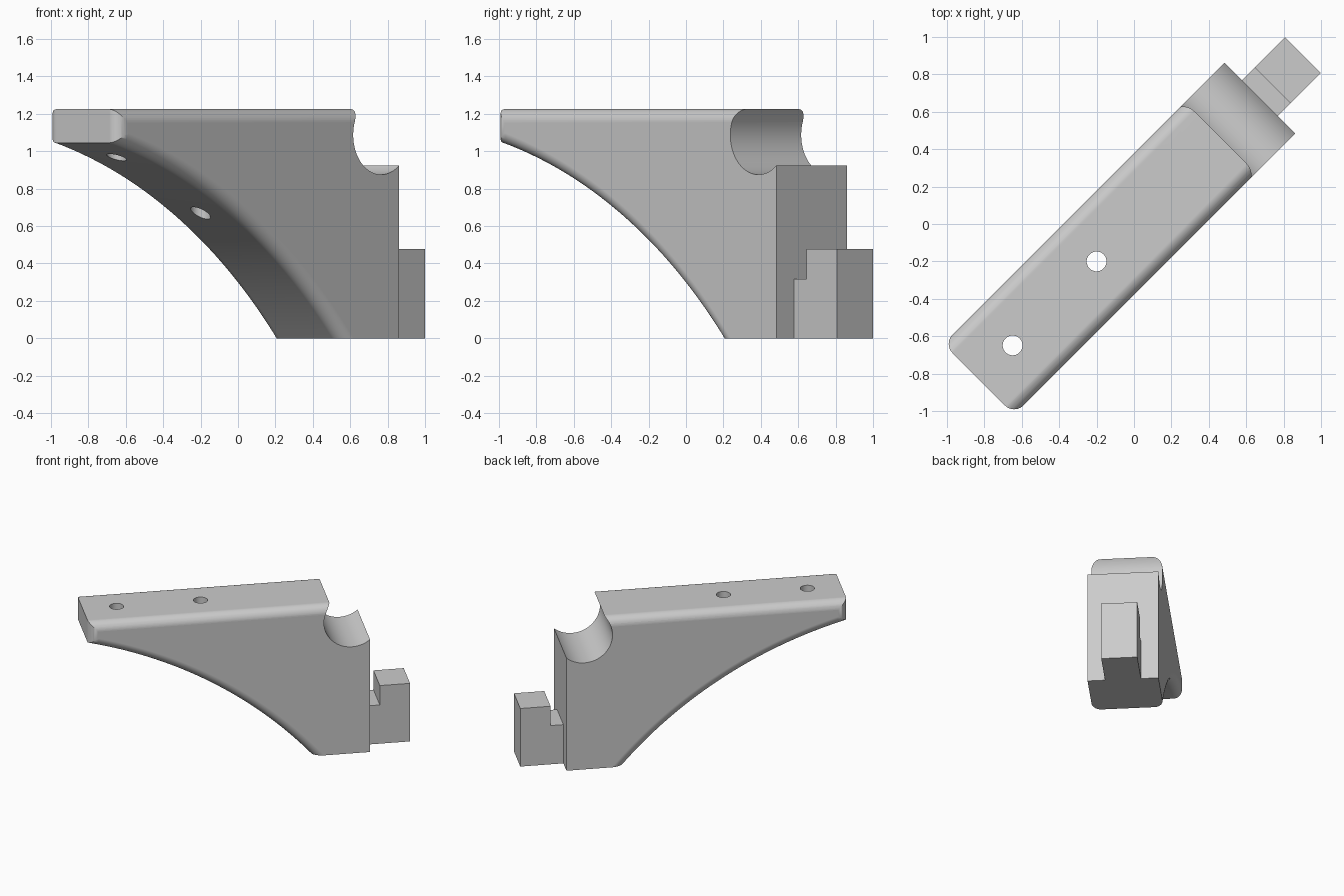
import bpy, bmesh, math
from mathutils import Matrix

if "Cube" in bpy.data.objects:
    bpy.data.objects.remove(bpy.data.objects["Cube"])

# Local frame: u along the bracket, v across it, z up; turned 45 degrees at the end
H, R = 0.268, 0.07            # half width, fillet radius
FRONT, BACK, TOP = -1.174, 0.951, 1.225
TURN = Matrix.Rotation(math.radians(45), 4, 'Z')


def loft(name, rings):
    """Join closed rings of equal length and cap both ends."""
    bm = bmesh.new()
    rows = [[bm.verts.new(p) for p in ring] for ring in rings]
    n = len(rows[0])
    for a, b in zip(rows, rows[1:]):
        for i in range(n):
            j = (i + 1) % n
            bm.faces.new((a[i], a[j], b[j], b[i]))
    bm.faces.new(rows[0])
    bm.faces.new(rows[-1])
    bmesh.ops.recalc_face_normals(bm, faces=bm.faces)
    bm.transform(TURN)
    me = bpy.data.meshes.new(name)
    bm.to_mesh(me)
    bm.free()
    ob = bpy.data.objects.new(name, me)
    bpy.context.collection.objects.link(ob)
    return ob


def circle(cx, cy, r, n):
    return [(cx + r * math.cos(2 * math.pi * i / n),
             cy + r * math.sin(2 * math.pi * i / n)) for i in range(n)]


def across(pts, v):
    return [(u, v, z) for u, z in pts]


def upright(pts, z):
    return [(u, v, z) for u, v in pts]


def circle_through(a, b, c):
    (ax, ay), (bx, by), (cx, cy) = a, b, c
    d = 2 * (ax * (by - cy) + bx * (cy - ay) + cx * (ay - by))
    a2, b2, c2 = ax*ax + ay*ay, bx*bx + by*by, cx*cx + cy*cy
    x = (a2 * (by - cy) + b2 * (cy - ay) + c2 * (ay - by)) / d
    y = (a2 * (cx - bx) + b2 * (ax - cx) + c2 * (bx - ax)) / d
    return x, y, math.hypot(ax - x, ay - y)


# Bracket body: side profile with curved underside, inset near both sides for the fillets
CU, CZ, CR = circle_through((FRONT, 1.045), (-0.283, 0.67), (0.514, 0.0))


def profile(inset):
    r = CR + inset
    start = FRONT - 0.08
    end = CU + math.sqrt(r * r - CZ * CZ)
    us = [start + (end - start) * i / 48 for i in range(49)]
    pts = [(u, CZ + math.sqrt(r * r - (u - CU) ** 2)) for u in us]
    return pts + [(BACK, 0), (BACK, TOP - inset), (start, TOP - inset)]


steps = [math.pi / 2 * i / 10 for i in range(11)]
layers = [(H - R + R * math.sin(t), R * (1 - math.cos(t))) for t in steps]
layers = [(-v, d) for v, d in reversed(layers)] + layers
body = loft("bracket_body", [across(profile(d), v) for v, d in layers])

# Cutter rounding the two upright front corners
arc = [(FRONT + R - R * math.sin(t), H - R + R * math.cos(t)) for t in steps]
arc += [(u, -v) for u, v in reversed(arc)]
k = FRONT + R
plan = arc + [(k, -0.4), (-1.5, -0.4), (-1.5, 0.4), (k, 0.4)]
cutters = [loft("front_cutter", [upright(plan, -0.2), upright(plan, 1.5)])]

# Cutters for the rod seat and the two screw holes
rod = circle(0.815, 1.087, 0.212, 96)
cutters.append(loft("rod_cutter", [across(rod, -0.5), across(rod, 0.5)]))
for u in (-0.918, -0.283):
    hole = circle(u, 0, 0.053, 48)
    cutters.append(loft("hole_cutter", [upright(hole, -0.2), upright(hole, 1.5)]))

bpy.context.view_layer.objects.active = body
for c in cutters:
    c.hide_render = True
    m = body.modifiers.new("cut", 'BOOLEAN')
    m.operation, m.solver, m.object = 'DIFFERENCE', 'EXACT', c
    bpy.ops.object.modifier_apply(modifier=m.name)
    bpy.data.objects.remove(c)

bpy.ops.object.select_all(action='DESELECT')
body.select_set(True)
bpy.ops.object.shade_smooth_by_angle(angle=math.radians(30))
body.modifiers.new("even_shading", 'WEIGHTED_NORMAL').keep_sharp = True

# Mounting hook: low neck with a taller head behind it
hook = [(BACK, 0), (1.277, 0), (1.277, 0.477), (1.048, 0.477), (1.048, 0.318), (BACK, 0.318)]
loft("mounting_hook", [across(hook, -0.136), across(hook, 0.136)])
